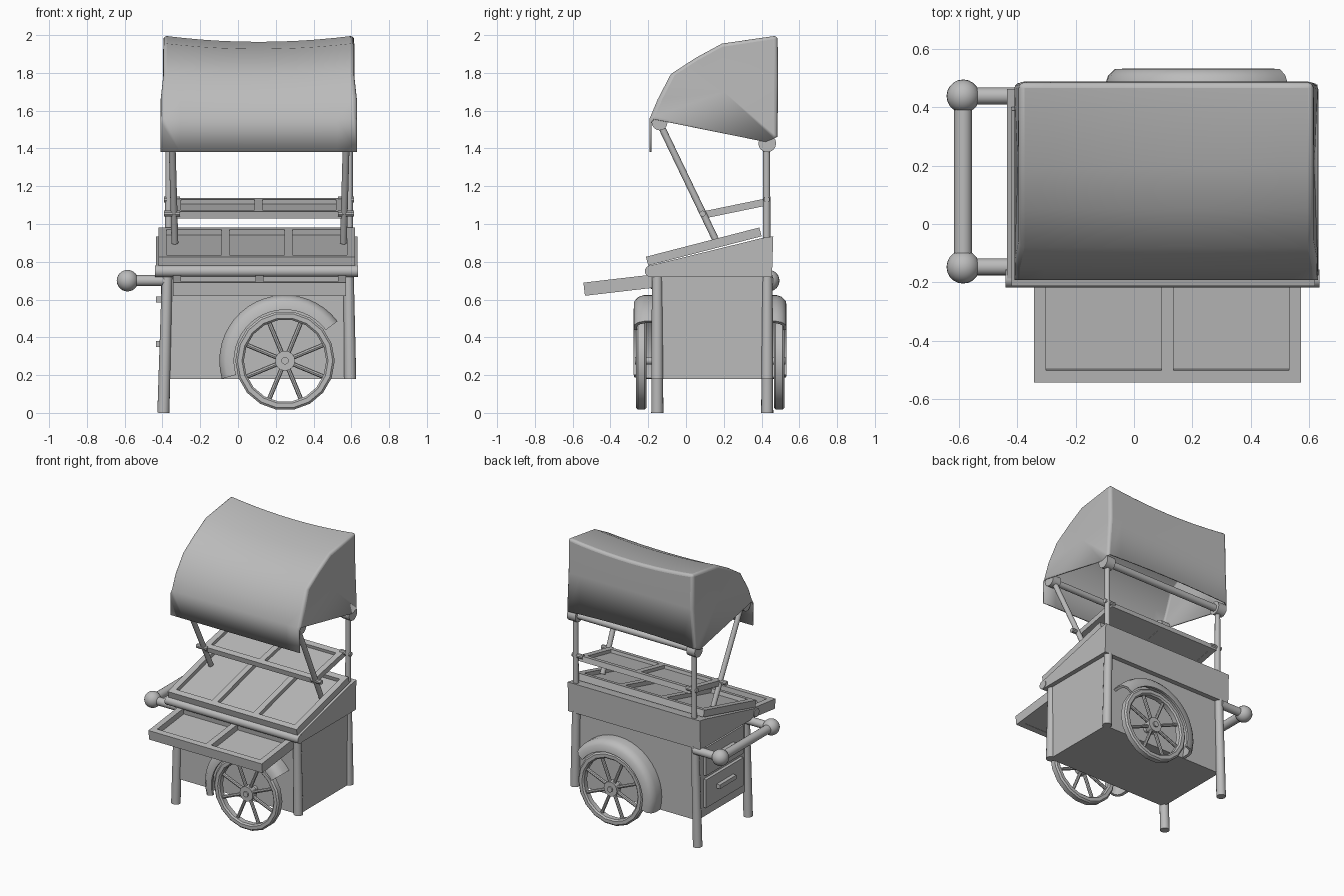
import bpy, bmesh, math
from mathutils import Vector, Matrix

cube = bpy.data.objects.get("Cube")
if cube:
    bpy.data.objects.remove(cube, do_unlink=True)

grey = bpy.data.materials.new("plain grey")
grey.use_nodes = True
grey.diffuse_color = (0.5, 0.5, 0.5, 1)
grey.node_tree.nodes["Principled BSDF"].inputs["Base Color"].default_value = (0.5, 0.5, 0.5, 1)

XMID = 0.1     # middle of the cart body in x
YMID = 0.128   # middle of the cart body in y


def finish(name, bm, smooth=35):
    bmesh.ops.recalc_face_normals(bm, faces=bm.faces[:])
    mesh = bpy.data.meshes.new(name)
    bm.to_mesh(mesh)
    bm.free()
    mesh.materials.append(grey)
    ob = bpy.data.objects.new(name, mesh)
    bpy.context.collection.objects.link(ob)
    bpy.ops.object.select_all(action='DESELECT')
    ob.select_set(True)
    bpy.context.view_layer.objects.active = ob
    bpy.ops.object.shade_smooth_by_angle(angle=math.radians(smooth))
    return ob


def add_box(bm, x, y, z, matrix=Matrix()):
    """Box from (low, high) pairs."""
    size = Matrix.Diagonal((x[1] - x[0], y[1] - y[0], z[1] - z[0], 1))
    mid = Matrix.Translation([(a + b) / 2 for a, b in (x, y, z)])
    bmesh.ops.create_cube(bm, size=1, matrix=matrix @ mid @ size)


def box(name, x, y, z):
    bm = bmesh.new()
    add_box(bm, x, y, z)
    return finish(name, bm)


def add_rod(bm, a, b, r, r2=None, sides=16):
    a, b = Vector(a), Vector(b)
    turn = (b - a).to_track_quat('Z', 'Y').to_matrix().to_4x4()
    bmesh.ops.create_cone(bm, cap_ends=True, segments=sides, radius1=r, radius2=r2 or r,
                          depth=(b - a).length, matrix=Matrix.Translation((a + b) / 2) @ turn)


def rod(name, a, b, r, r2=None, sides=16):
    bm = bmesh.new()
    add_rod(bm, a, b, r, r2, sides)
    return finish(name, bm)


def extrude_x(name, profile, x0, x1):
    bm = bmesh.new()
    face = bm.faces.new([bm.verts.new((x0, y, z)) for y, z in profile])
    new = bmesh.ops.extrude_face_region(bm, geom=[face])["geom"]
    bmesh.ops.translate(bm, vec=(x1 - x0, 0, 0), verts=[v for v in new if isinstance(v, bmesh.types.BMVert)])
    return finish(name, bm)


def tray(name, x0, x1, start, end, height, cells, wall=0.042):
    """Open divided tray; start and end are (y, z) of its underside."""
    dy, dz = end[0] - start[0], end[1] - start[1]
    length = math.hypot(dy, dz)
    m = Matrix.Translation((0, *start)) @ Matrix.Rotation(math.atan2(dz, dy), 4, 'X')
    bm = bmesh.new()
    add_box(bm, (x0 + .01, x1 - .01), (.01, length - .01), (0.002, height * 0.4), m)
    for y in (0, length - wall):
        add_box(bm, (x0, x1), (y, y + wall), (0, height), m)
    for i in range(cells + 1):
        x = x0 + (x1 - x0 - wall) * i / cells
        add_box(bm, (x, x + wall), (wall, length - wall), (0, height), m)
    return finish(name, bm)


def revolve(bm, profile, cx, cz, a0, a1, steps, y0, side):
    """Sweep a closed (radius, y offset) profile round a y axis."""
    full = abs(a1 - a0) >= 360
    rings = []
    for i in range(steps if full else steps + 1):
        a = math.radians(a0 + (a1 - a0) * i / steps)
        rings.append([bm.verts.new((cx + r * math.cos(a), y0 + side * y, cz + r * math.sin(a)))
                      for r, y in profile])
    n = len(profile)
    for i in range(steps):
        p, q = rings[i], rings[(i + 1) % len(rings)]
        for j in range(n):
            bm.faces.new((p[j], p[(j + 1) % n], q[(j + 1) % n], q[j]))
    if not full:
        bm.faces.new(rings[0])
        bm.faces.new(rings[-1])


# Body and counter
box("body", (-0.385, 0.6), (-0.155, 0.42), (0.18, 0.74))
extrude_x("counter", [(-0.19, 0.72), (0.455, 0.72), (0.462, 0.935), (0.40, 0.925), (-0.19, 0.78)], -0.435, 0.632)
rod("counter_front_bar", (-0.44, -0.187, 0.75), (0.636, -0.187, 0.75), 0.031)

# Legs: long on the handle side, short on the wheel side
for end, y in (("front", -0.152), ("back", 0.43)):
    rod(end + "_long_leg", (-0.395, y, 0), (-0.375, y, 0.73), 0.032, 0.028)
    rod(end + "_short_leg", (0.594, y, 0.18), (0.585, y, 0.73), 0.032, 0.028)

# Trays
tray("counter_tray", -0.42, 0.62, (-0.2, 0.78), (0.4, 0.935), 0.048, 3)
tray("upper_shelf", -0.345, 0.56, (0.09, 1.028), (0.44, 1.1), 0.038, 2)
tray("lower_front_tray", -0.343, 0.572, (-0.535, 0.62), (-0.15, 0.665), 0.07, 2)

# Drawers with pull bars
for n, z in (("lower", 0.25), ("upper", 0.485)):
    box(n + "_drawer", (-0.408, -0.38), (-0.08, 0.35), (z, z + 0.205))
    box(n + "_drawer_pull", (-0.435, -0.4), (0.04, 0.23), (z + 0.1, z + 0.13))

# Push handle
HX, HZ = -0.585, 0.7
rod("handle_bar", (HX, -0.147, HZ), (HX, 0.438, HZ), 0.031)
for end, y in (("front", -0.147), ("back", 0.438)):
    rod(end + "_handle_arm", (HX, y, HZ), (-0.38, y, HZ), 0.029)
    bm = bmesh.new()
    bmesh.ops.create_uvsphere(bm, u_segments=20, v_segments=12, radius=0.057,
                              matrix=Matrix.Translation((HX, y, HZ)))
    finish(end + "_handle_knob", bm)

# Wheels and mudguards
WX, WZ = 0.249, 0.276
rim = [(0.263, -0.018), (0.263, 0.018), (0.252, 0.028), (0.228, 0.028), (0.218, 0.018),
       (0.218, -0.018), (0.228, -0.028), (0.252, -0.028)]
guard = [(0.348, 0), (0.348, 0.06), (0.338, 0.09), (0.315, 0.112), (0.27, 0.115),
         (0.27, 0.098), (0.305, 0.096), (0.322, 0.08), (0.33, 0.055), (0.33, 0)]
for end, side in (("front", -1), ("back", 1)):
    wy = YMID + side * 0.365
    bm = bmesh.new()
    revolve(bm, rim, WX, WZ, 0, 360, 18, wy, side)
    for i in range(8):
        a = math.radians(45 * i + 22.5)
        d = Vector((math.cos(a), 0, math.sin(a)))
        c = Vector((WX, wy, WZ))
        add_rod(bm, c + d * 0.03, c + d * 0.23, 0.012, sides=8)
    add_rod(bm, (WX, wy - 0.024, WZ), (WX, wy + 0.024, WZ), 0.053)
    add_rod(bm, (WX, YMID + side * 0.25, WZ), (WX, wy + side * 0.034, WZ), 0.02, sides=12)
    finish(end + "_wheel", bm)
    bm = bmesh.new()
    revolve(bm, guard, WX, WZ, 37, 196, 20, YMID + side * 0.29, side)
    finish(end + "_mudguard", bm, 50)

# Canopy frame
for n, s in (("left", 1), ("right", -1)):
    x = XMID + 0.012 + s * 0.478
    rod(n + "_back_post", (x, 0.427, 0.88), (x, 0.427, 1.43), 0.02, 0.018)
    rod(n + "_front_strut", (x - s * 0.032, 0.165, 0.9), (x - s * 0.014, -0.14, 1.535), 0.018)
    rod(n + "_back_bar_cap", (x - s * 0.03, 0.43, 1.427), (x + s * 0.038, 0.43, 1.427), 0.047)
    rod(n + "_front_bar_cap", (x - s * 0.04, -0.14, 1.538), (x + s * 0.028, -0.14, 1.538), 0.042)
    for y, z, g in ((0.088, 1.055, "front"), (0.427, 1.13, "back")):
        rod(n + "_" + g + "_shelf_peg", (x - s * 0.06, y, z), (x + s * 0.025, y, z), 0.016, sides=10)
rod("canopy_back_bar", (-0.38, 0.43, 1.427), (0.6, 0.43, 1.427), 0.025)
rod("canopy_front_bar", (-0.36, -0.14, 1.538), (0.58, -0.14, 1.538), 0.022)

# Canopy cloth: profile (y, z, sag) swept across x, closed by end panels
cloth = [(-0.192, 1.38, 0), (-0.192, 1.56, 0), (-0.15, 1.66, 0.005), (-0.08, 1.795, 0.015),
         (0.05, 1.88, 0.02), (0.19, 1.957, 0.03), (0.485, 2.0, 0.033), (0.488, 1.75, 0),
         (0.484, 1.46, -0.015)]
COLS = 10
bm = bmesh.new()
cols = []
for i in range(COLS + 1):
    t = 2 * i / COLS - 1
    cols.append([bm.verts.new((0.11 + t * (0.52 - 0.015 * (z > 1.7)), y, z - sag * (1 - t * t)))
                 for y, z, sag in cloth])
for p, q in zip(cols, cols[1:]):
    for j in range(len(cloth) - 1):
        bm.faces.new((p[j], q[j], q[j + 1], p[j + 1]))
for col, s in ((cols[0], -1), (cols[-1], 1)):
    low = bm.verts.new((0.11 + s * 0.52, 0.42, 1.435))
    mid = bm.verts.new((0.11 + s * 0.508, 0.2, 1.7))
    ring = col[1:] + [low]
    for a, b in zip(ring, ring[1:] + ring[:1]):
        bm.faces.new((a, b, mid))
canopy = finish("canopy", bm, 40)
bev = canopy.modifiers.new("Rounded edges", 'BEVEL')
bev.width, bev.segments, bev.angle_limit = 0.02, 3, math.radians(50)
sol = canopy.modifiers.new("Cloth thickness", 'SOLIDIFY')
sol.thickness, sol.offset = 0.01, -1
